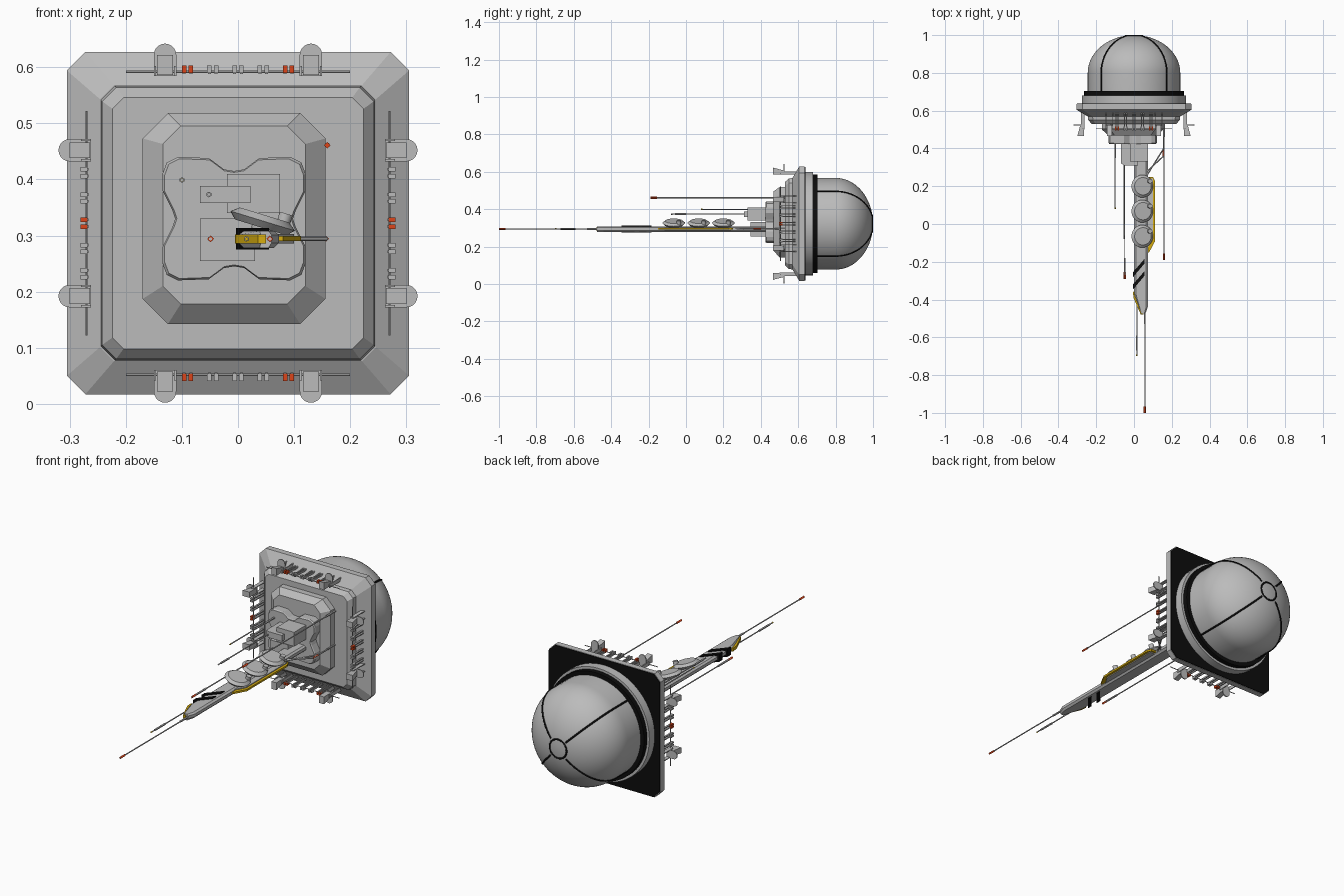
import bpy, bmesh
from math import sin, cos, pi, radians
from mathutils import Vector, Matrix

cube = bpy.data.objects.get("Cube")
if cube:
    bpy.data.objects.remove(cube, do_unlink=True)

CZ = 0.322  # height of the main axis


def material(name, rgb):
    m = bpy.data.materials.new(name)
    m.use_nodes = True
    m.diffuse_color = (*rgb, 1)
    m.node_tree.nodes["Principled BSDF"].inputs["Base Color"].default_value = (*rgb, 1)
    return m


GREY = material("hull grey", (0.5, 0.5, 0.5))
BLACK = material("black", (0.004, 0.004, 0.004))
YELLOW = material("warning yellow", (0.68, 0.42, 0.005))
RED = material("signal red", (0.72, 0.06, 0.01))


def finish(name, bm, mat, smooth=False):
    bmesh.ops.recalc_face_normals(bm, faces=bm.faces)
    me = bpy.data.meshes.new(name)
    bm.to_mesh(me)
    bm.free()
    ob = bpy.data.objects.new(name, me)
    bpy.context.collection.objects.link(ob)
    me.materials.append(mat)
    if smooth:
        bpy.ops.object.select_all(action='DESELECT')
        ob.select_set(True)
        bpy.context.view_layer.objects.active = ob
        bpy.ops.object.shade_smooth_by_angle(angle=radians(35))
    return ob


def loft(name, rings, mat, smooth=False):
    """Skin equal-length rings of points and cap both ends."""
    bm = bmesh.new()
    vs = [[bm.verts.new(p) for p in r] for r in rings]
    n = len(vs[0])
    for a, b in zip(vs, vs[1:]):
        for i in range(n):
            bm.faces.new((a[i], a[(i + 1) % n], b[(i + 1) % n], b[i]))
    bm.faces.new(vs[0])
    bm.faces.new(vs[-1])
    return finish(name, bm, mat, smooth)


def octagon(y, x0, x1, z0, z1, c):
    pts = [(x0 + c, z0), (x1 - c, z0), (x1, z0 + c), (x1, z1 - c),
           (x1 - c, z1), (x0 + c, z1), (x0, z1 - c), (x0, z0 + c)]
    return [(x, y, z) for x, z in pts]


def square(y, h, c):
    return octagon(y, -h, h, CZ - h, CZ + h, c)


def circle(y, r, n=64):
    return [(r * cos(2 * pi * i / n), y, CZ + r * sin(2 * pi * i / n)) for i in range(n)]


def slab(name, outline, z0, z1, mat):
    """Flat plate from an outline seen from above."""
    return loft(name, [[(x, y, z) for x, y in outline] for z in (z0, z1)], mat)


def box(name, x0, x1, y0, y1, z0, z1, mat=GREY):
    return slab(name, [(x0, y0), (x1, y0), (x1, y1), (x0, y1)], z0, z1, mat)


def rod(name, a, b, r, mat=GREY, n=6, r2=None):
    a, b = Vector(a), Vector(b)
    d = b - a
    bm = bmesh.new()
    turn = d.to_track_quat('Z', 'Y').to_matrix().to_4x4()
    bmesh.ops.create_cone(bm, cap_ends=True, segments=n, radius1=r, radius2=r if r2 is None else r2,
                          depth=d.length, matrix=Matrix.Translation((a + b) / 2) @ turn)
    return finish(name, bm, mat, n > 12)


def strip(name, pts, r, closed=False):
    cu = bpy.data.curves.new(name, 'CURVE')
    cu.dimensions = '3D'
    cu.bevel_depth = r
    cu.bevel_resolution = 1
    sp = cu.splines.new('POLY')
    sp.points.add(len(pts) - 1)
    for p, q in zip(sp.points, pts):
        p.co = (*q, 1)
    sp.use_cyclic_u = closed
    cu.materials.append(BLACK)
    bpy.context.collection.objects.link(bpy.data.objects.new(name, cu))


# Base plate with a bevelled front and a black back
loft("base_plate", [square(0.57, 0.246, 0.025), square(0.605, 0.305, 0.033),
                    square(0.634, 0.305, 0.033)], GREY)
loft("back_panel", [square(0.634, 0.303, 0.033), square(0.638, 0.303, 0.033)], BLACK)
loft("front_step", [square(0.575, 0.245, 0.025), square(0.55, 0.242, 0.025),
                    square(0.53, 0.224, 0.02)], GREY)
loft("raised_block", [octagon(0.535, -0.17, 0.156, 0.142, 0.518, 0.045),
                      octagon(0.5, -0.17, 0.156, 0.142, 0.518, 0.045),
                      octagon(0.468, -0.134, 0.12, 0.178, 0.495, 0.032)], GREY)

# Four-lobed mounting pad
quarter = [(0, 0.085), (0.018, 0.088), (0.045, 0.108), (0.1, 0.11), (0.12, 0.1),
           (0.1275, 0.08), (0.1275, 0.05), (0.11, 0.015), (0.105, 0)]
half = quarter + [(x, -z) for x, z in quarter[-2::-1]]
lobes = half + [(-x, z) for x, z in half[-2:0:-1]]
loft("lobed_pad", [[(x * s - 0.007, y, z * s + 0.33) for x, z in lobes]
                   for y, s in ((0.47, 1), (0.43, 1), (0.424, 0.97))], GREY)

# Rounded dome with its collar and seams
loft("collar", [circle(0.636, 0.276), circle(0.68, 0.276)], GREY, True)
loft("collar_band", [circle(0.678, 0.264), circle(0.704, 0.264)], BLACK, True)
arc = [(0.8 + 0.2 * sin(t * pi / 40), 0.245 * cos(t * pi / 40)) for t in range(20)]
loft("dome", [circle(0.7, 0.245)] + [circle(y, r) for y, r in arc] + [circle(1.0, 0.005)], GREY, True)
for k in range(4):
    a = pi / 4 + k * pi / 2
    strip("dome_seam", [(r * cos(a), y, CZ + r * sin(a)) for y, r in [(0.7, 0.245)] + arc[:18]], 0.0045)
strip("dome_cap_ring", circle(0.995, 0.046, 32), 0.0045, True)

# Equipment boxes on the pad
box("upper_box", -0.02, 0.075, 0.33, 0.43, 0.34, 0.41)
box("lower_box", -0.068, 0.03, 0.345, 0.43, 0.255, 0.33)
slab("probe_housing", [(-0.068, 0.32), (-0.05, 0.31), (0.022, 0.31), (0.022, 0.43), (-0.068, 0.43)],
     0.358, 0.388, GREY)

# Long arm with a pointed nose
arm = [(0.001, 0.43), (0.001, -0.37), (0.04, -0.475), (0.06, -0.475), (0.073, -0.44), (0.073, 0.43)]


def inset(f):
    return [(0.037 + (x - 0.037) * f, y) for x, y in arm]


loft("arm", [[(x, y, z) for x, y in inset(f)]
             for f, z in ((0.75, 0.278), (1, 0.287), (1, 0.301), (0.75, 0.308))], GREY)
slab("nose_trim", [(-0.005, -0.36), (0.006, -0.355), (0.012, -0.39), (0.046, -0.465), (0.05, -0.48),
                   (0.036, -0.48), (-0.003, -0.39)], 0.286, 0.302, YELLOW)
slab("side_trim", [(0.07, 0.25), (0.1, 0.25), (0.112, 0.225), (0.112, -0.09), (0.08, -0.15),
                   (0.07, -0.15)], 0.29, 0.299, YELLOW)
slab("side_fairing", [(0.07, 0.24), (0.1, 0.24), (0.1, -0.08), (0.07, -0.13)], 0.286, 0.303, GREY)
for y in (-0.28, -0.345):
    slab("arm_stripe", [(-0.004, y), (0.055, y + 0.07), (0.055, y + 0.095), (-0.004, y + 0.026)],
         0.275, 0.313, BLACK)

# Three tilted dishes on top of the arm
tilt = Vector((sin(radians(17)), 0, cos(radians(17))))
for y in (0.2, 0.068, -0.065):
    c = Vector((0.044, y, 0.326))
    rod("dish_mount", (0.04, y, 0.3), c, 0.018, n=16)
    rod("dish_lower", c - tilt * 0.012, c, 0.048, n=40, r2=0.06)
    rod("dish_upper", c, c + tilt * 0.011, 0.06, n=40, r2=0.046)
    knob = c + Vector((0.035, 0.027, -0.01))
    rod("dish_knob", knob, knob + tilt * 0.024, 0.012, n=16)

# Antennas: x, z, root y, tip y, sleeve start, sleeve end, tip colour
antennas = [(0.057, 0.294, -0.44, -1.0, -0.47, -0.53, RED),
            (0.015, 0.294, -0.38, -0.7, -0.59, -0.67, YELLOW),
            (-0.049, 0.294, 0.43, -0.29, -0.18, -0.27, RED),
            (-0.1, 0.399, 0.43, 0.08, 0.35, 0.43, YELLOW),
            (0.159, 0.461, 0.53, -0.19, 0.46, 0.53, RED),
            (-0.052, 0.373, 0.32, -0.08, 0.0, -0.06, GREY)]
for x, z, y0, y1, s0, s1, tip in antennas:
    rod("antenna", (x, y0, z), (x, y1, z), 0.003)
    rod("antenna_sleeve", (x, s0, z), (x, s1, z), 0.005)
    t = 0.035 if tip is RED else 0.008
    rod("antenna_tip", (x, y1 + t, z), (x, y1, z), 0.006 if tip is RED else 0.004, tip, 4)

# Side boom braced from the arm
rod("side_boom", (0.157, 0.53, 0.294), (0.157, 0.36, 0.294), 0.004)
rod("side_boom_tip", (0.157, 0.4, 0.294), (0.157, 0.36, 0.294), 0.005, RED, 4)
for y0, y1 in ((0.26, 0.4), (0.28, 0.36)):
    rod("boom_brace", (0.07, y0, 0.294), (0.157, y1, 0.294), 0.004)

# Rails and lamps, repeated on all four sides of the plate
for k in range(4):
    a = k * pi / 2

    def at(u, y, v):
        return (u * cos(a) + v * sin(a), y, CZ - u * sin(a) + v * cos(a))

    def block(name, u, w, y0, y1, v0, v1, mat=GREY):
        loft(name, [[at(p, y, v) for p, v in ((u - w, v0), (u + w, v0), (u + w, v1), (u - w, v1))]
                    for y in (y0, y1)], mat)

    rod("rail", at(-0.2, 0.505, 0.27), at(0.2, 0.505, 0.27), 0.0022)
    for i in range(5):
        u = (i - 2) * 0.045
        lit = (i in (0, 4)) if k % 2 == 0 else i == 2
        for d in (-0.006, 0.006):
            block("rail_post", u + d, 0.0025, 0.5, 0.6, 0.266, 0.274)
            block("rail_clip", u + d, 0.004, 0.496, 0.515, 0.268, 0.281, RED if lit else GREY)
    for u in (-0.13, 0.13):
        tab = [(u - 0.02, 0.262), (u + 0.02, 0.262)]
        tab += [(u + 0.02 * cos(t * pi / 10), 0.3 + 0.02 * sin(t * pi / 10)) for t in range(11)]
        loft("lamp_shield", [[at(p, y, v) for p, v in tab] for y in (0.522, 0.527)], GREY)
        loft("lamp_body", [[at(u + w, y, v) for w, v in ((-h, 0.264), (h, 0.264), (h, top), (-h, top))]
                           for y, h, top in ((0.522, 0.012, 0.285), (0.465, 0.014, 0.3))], GREY)
        for d in (-0.018, 0.018):
            block("lamp_bracket", u + d, 0.002, 0.5, 0.6, 0.262, 0.28)
